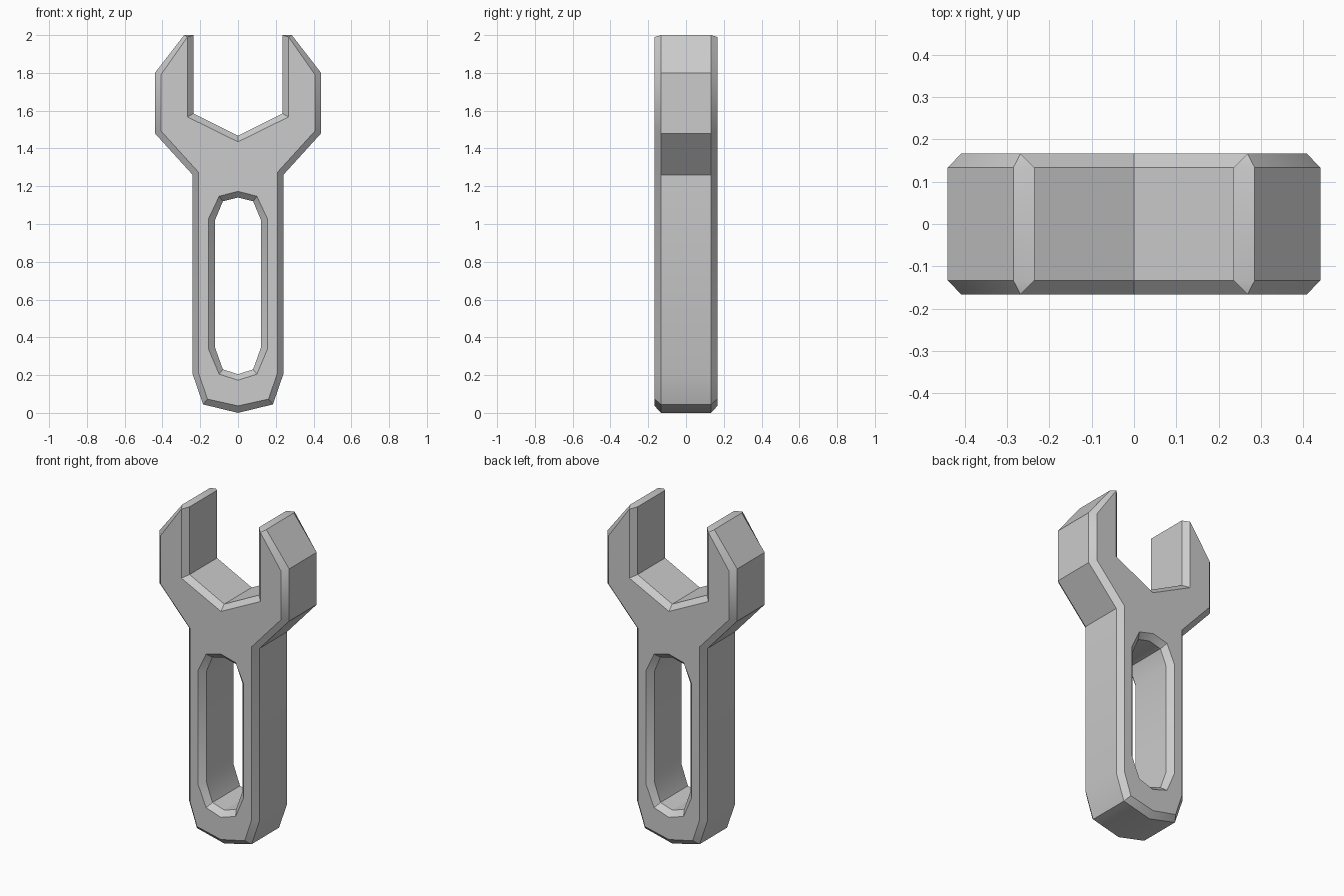
import bpy, bmesh, math

cube = bpy.data.objects.get("Cube")
if cube:
    bpy.data.objects.remove(cube, do_unlink=True)

HALF_DEPTH, WALL_DEPTH = 0.166, 0.133

# Right half of the outline, bottom to jaw notch, then the slot from top to bottom
wall = [(0, 0), (0.185, 0.045), (0.24, 0.205), (0.24, 1.26), (0.44, 1.48),
        (0.44, 1.8), (0.285, 2), (0.235, 2), (0.235, 1.585), (0, 1.467),
        (0, 1.14), (0.08, 1.12), (0.122, 1.02), (0.122, 0.347), (0.08, 0.23), (0, 0.205)]
# Same corners where the chamfer meets the flat face; the jaw tip closes to a point
face = [(0, 0.037), (0.162, 0.073), (0.208, 0.21), (0.208, 1.273), (0.408, 1.493),
        (0.408, 1.79), (0.268, 1.99), (0.268, 1.99), (0.268, 1.567), (0, 1.435),
        (0, 1.173), (0.1, 1.147), (0.155, 1.03), (0.155, 0.335), (0.1, 0.205), (0, 0.173)]
NOTCH = 9  # the outline crosses the centre line after this point

# Stack the profiles through the depth and bridge them
bm = bmesh.new()
layers = [(face, -HALF_DEPTH), (wall, -WALL_DEPTH), (wall, WALL_DEPTH), (face, HALF_DEPTH)]
rings = [[bm.verts.new((x, y, z)) for x, z in profile] for profile, y in layers]
for a, b in zip(rings, rings[1:]):
    for i in range(len(a) - 1):
        if i != NOTCH:
            bm.faces.new((a[i], a[i + 1], b[i + 1], b[i]))
bm.faces.new(rings[0])
bm.faces.new(rings[-1])
bmesh.ops.remove_doubles(bm, verts=bm.verts, dist=0.0005)

# Mirror to the other side and weld the centre line
bmesh.ops.mirror(bm, geom=bm.verts[:] + bm.edges[:] + bm.faces[:],
                 axis='X', merge_dist=0.0005)
bmesh.ops.remove_doubles(bm, verts=bm.verts, dist=0.0005)
bmesh.ops.recalc_face_normals(bm, faces=bm.faces)

mesh = bpy.data.meshes.new("wrench")
bm.to_mesh(mesh)
bm.free()
wrench = bpy.data.objects.new("wrench", mesh)
bpy.context.collection.objects.link(wrench)

# Plain grey metal
grey = bpy.data.materials.new("light grey")
grey.use_nodes = True
colour = (0.6, 0.6, 0.6, 1)
grey.diffuse_color = colour
grey.node_tree.nodes["Principled BSDF"].inputs["Base Color"].default_value = colour
mesh.materials.append(grey)

bpy.ops.object.select_all(action='DESELECT')
wrench.select_set(True)
bpy.context.view_layer.objects.active = wrench
bpy.ops.object.shade_smooth_by_angle(angle=math.radians(30))
